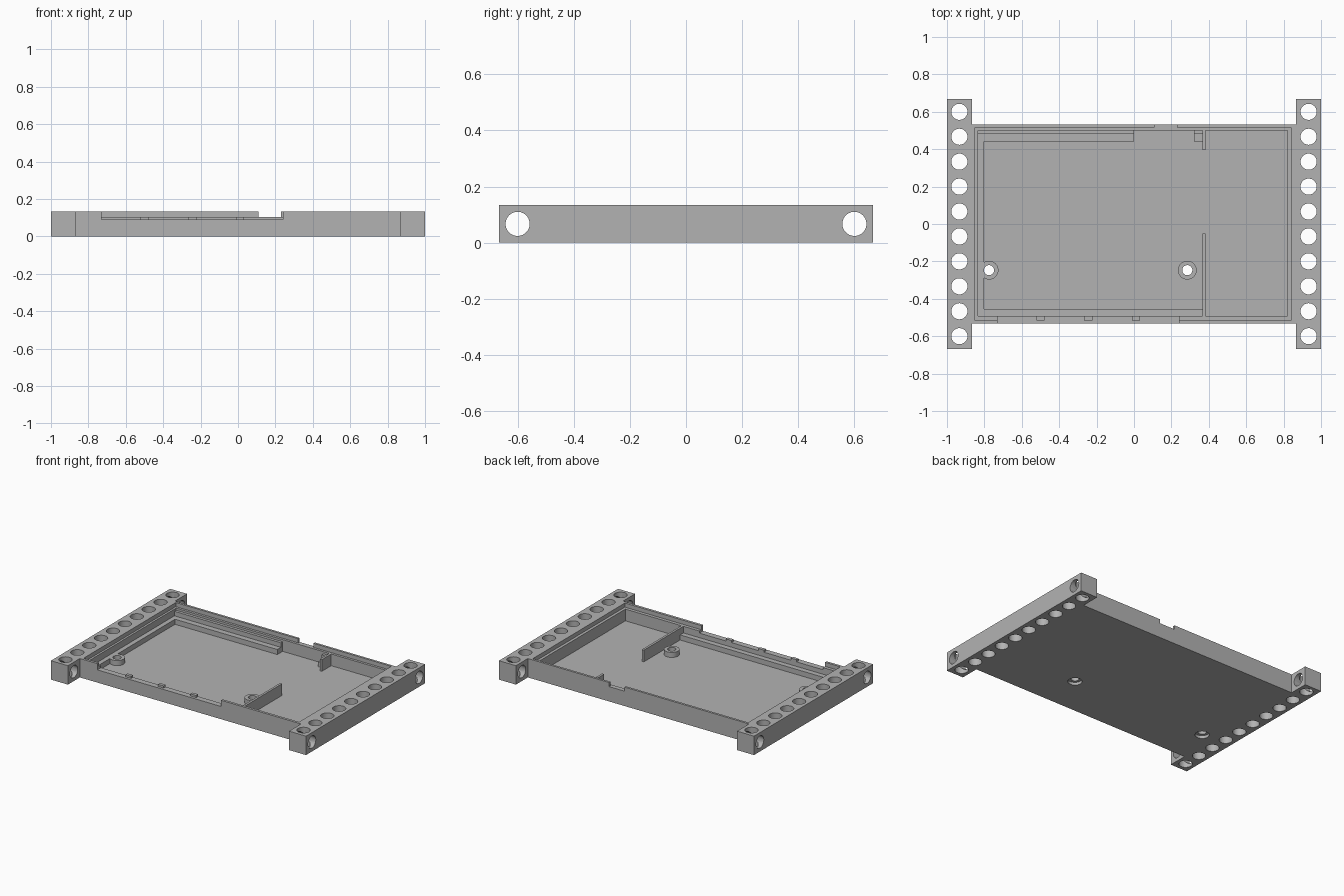
import bpy
import math
from mathutils import Matrix

if "Cube" in bpy.data.objects:
    bpy.data.objects.remove(bpy.data.objects["Cube"])

grey = bpy.data.materials.new("plain grey")
grey.use_nodes = True
grey.diffuse_color = (0.45, 0.45, 0.45, 1)
grey.node_tree.nodes["Principled BSDF"].inputs["Base Color"].default_value = grey.diffuse_color

TOP, FLOOR, LEDGE, LIP = 0.134, 0.022, 0.058, 0.105
HOLE = 0.043


def box(name, x, y, z):
    """Box from (low, high) pairs on each axis."""
    bpy.ops.mesh.primitive_cube_add(size=1)
    ob = bpy.context.object
    ob.name = name
    spans = (x, y, z)
    size = [b - a for a, b in spans]
    mid = [(a + b) / 2 for a, b in spans]
    ob.data.transform(Matrix.Translation(mid) @ Matrix.Diagonal((*size, 1)))
    ob.data.materials.append(grey)
    return ob


def rod(name, radius, x, y, z0, z1):
    bpy.ops.mesh.primitive_cylinder_add(vertices=40, radius=radius, depth=z1 - z0)
    ob = bpy.context.object
    ob.name = name
    ob.data.transform(Matrix.Translation((x, y, (z0 + z1) / 2)))
    ob.data.materials.append(grey)
    return ob


def cut(target, cutter):
    """Subtract the cutter from the target and discard it."""
    mod = target.modifiers.new("cut", 'BOOLEAN')
    mod.operation = 'DIFFERENCE'
    mod.solver = 'EXACT'
    mod.object = cutter
    bpy.context.view_layer.objects.active = target
    bpy.ops.object.modifier_apply(modifier=mod.name)
    bpy.data.objects.remove(cutter)


def smooth(ob):
    bpy.ops.object.select_all(action='DESELECT')
    ob.select_set(True)
    bpy.context.view_layer.objects.active = ob
    bpy.ops.object.shade_smooth_by_angle(angle=math.radians(30))


# Tray with its pocket, lid lip and edge openings
tray = box("tray", (-0.867, 0.867), (-0.533, 0.533), (0, TOP))
cut(tray, box("pocket", (-0.835, 0.82), (-0.492, 0.5), (FLOOR, 0.3)))
cut(tray, box("lid_lip", (-0.85, 0.84), (-0.515, 0.517), (LIP, 0.3)))
cut(tray, box("front_opening", (-0.73, 0.24), (-0.6, -0.48), (0.09, 0.3)))
cut(tray, box("back_notch", (0.11, 0.23), (0.49, 0.6), (LIP, 0.3)))

# Screw bosses with countersunk undersides
screws = [("right_boss", -0.775), ("left_boss", 0.285)]
bosses = [rod(name, 0.05, x, -0.247, FLOOR - 0.002, LEDGE) for name, x in screws]

# Board ledges around the large compartment
left_ledge = box("side_ledge", (-0.836, -0.802), (-0.493, 0.5), (FLOOR - 0.002, LEDGE))
box("front_ledge", (-0.802, 0.366), (-0.493, -0.455), (FLOOR - 0.002, LEDGE))
box("back_ledge", (-0.802, 0), (0.44, 0.501), (FLOOR - 0.002, LEDGE))
box("back_step", (-0.835, 0), (0.48, 0.501), (LEDGE - 0.002, 0.09))

# Screw holes pass through every part they meet
for (name, x), boss in zip(screws, bosses):
    for part in (tray, boss, left_ledge):
        cut(part, rod("screw_hole", 0.027, x, -0.247, -0.1, 0.3))
    cut(tray, rod("screw_head_recess", 0.046, x, -0.247, -0.1, FLOOR - 0.001))
for ob in bosses + [tray, left_ledge]:
    smooth(ob)

# Divider, its stub and the corner post
box("divider", (0.365, 0.381), (-0.493, -0.05), (FLOOR - 0.002, LIP))
box("divider_stub", (0.365, 0.381), (0.395, 0.501), (FLOOR - 0.002, LIP))
box("corner_post", (0.32, 0.366), (0.44, 0.501), (FLOOR - 0.002, LEDGE))
box("corner_post_step", (0.32, 0.366), (0.48, 0.501), (LEDGE - 0.002, 0.09))

# Small tabs along the front opening
for i in range(3):
    x = -0.5 + i * 0.255
    box(f"front_tab_{i + 1}", (x - 0.022, x + 0.022), (-0.515, -0.492), (0.088, LIP))

# Perforated side beams
for side, sign in (("left", 1), ("right", -1)):
    beam = box(side + "_beam", tuple(sorted((0.867 * sign, sign))), (-0.667, 0.667), (0, TOP))
    for i in range(10):
        cut(beam, rod("peg_hole", HOLE, 0.9335 * sign, (i - 4.5) * 0.1333, -0.1, 0.3))
    for y in (-0.6, 0.6):
        cross = rod("cross_hole", HOLE, 0, 0, -0.2, 0.2)
        cross.data.transform(Matrix.Translation((0.9335 * sign, y, TOP / 2))
                             @ Matrix.Rotation(math.pi / 2, 4, 'Y'))
        cut(beam, cross)
    smooth(beam)
